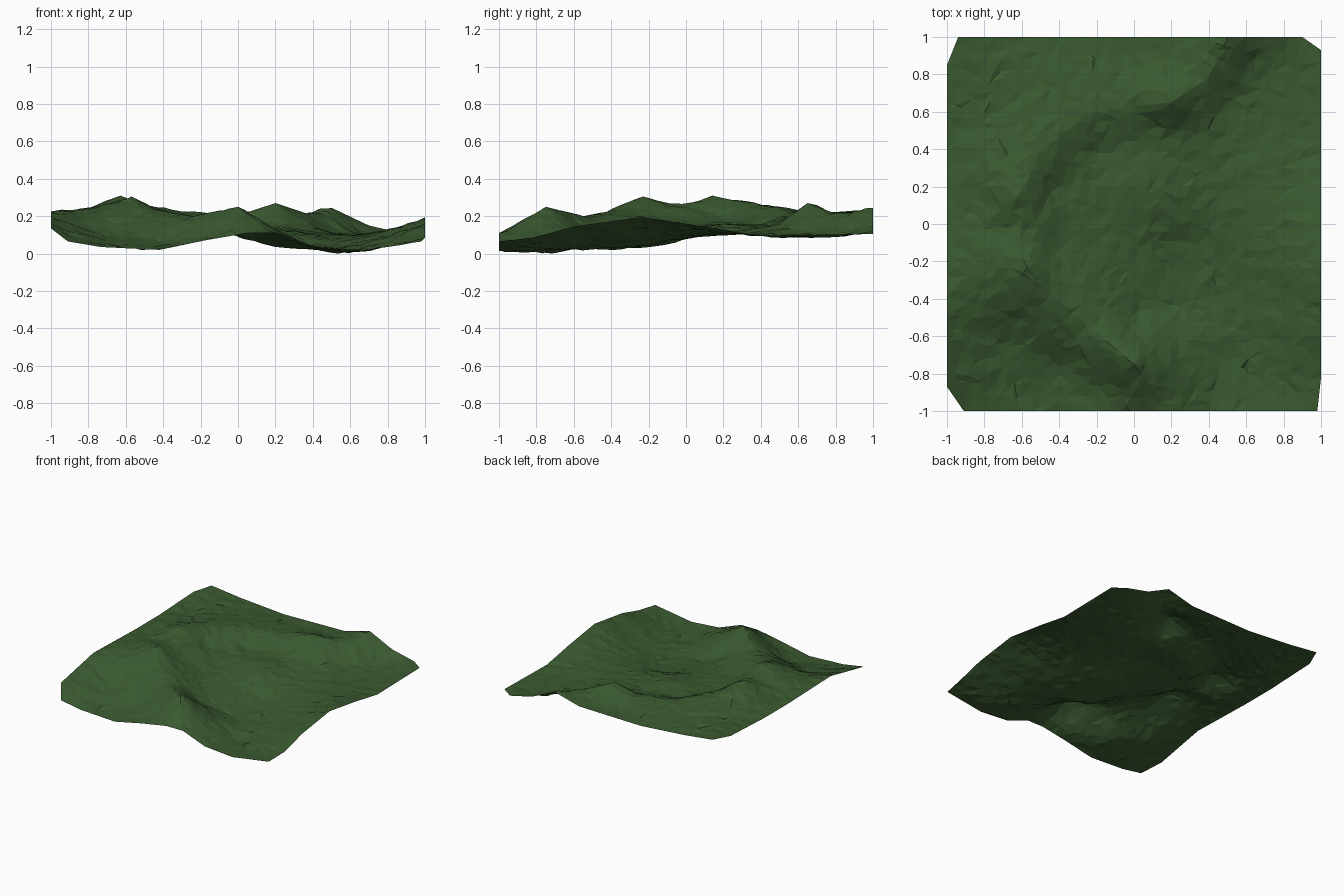
import bpy
import random
from math import hypot
from mathutils import Vector, geometry

random.seed(4)
cube = bpy.data.objects.get("Cube")
if cube:
    bpy.data.objects.remove(cube, do_unlink=True)

# Rim of the land sheet, anticlockwise, with clipped corners
rim = [(-.91, -1, .07), (-.73, -1, .04), (-.42, -1, .025), (-.18, -1, .075), (.05, -1, .115),
       (.2, -1, .115), (.4, -1, .04), (.65, -1, .02), (.98, -1, .07), (1, -.82, .09),
       (1, -.6, .15), (1, -.24, .2), (1, .1, .15), (1, .38, .1), (1, .93, .11),
       (.9, 1, .11), (.7, 1, .155), (.5, 1, .25), (.27, 1, .19), (-.29, 1, .18),
       (-.68, 1, .21), (-.94, 1, .24), (-1, .85, .23), (-1, .4, .21), (-1, .1, .21),
       (-1, -.45, .225), (-1, -.87, .14)]
# Crest lines
back_ridge = [(-.68, 0, .26), (-.63, .14, .315), (-.52, .34, .27), (-.3, .55, .23), (0, .63, .21),
              (.2, .65, .275), (.38, .77, .215), (.47, .9, .23), (.5, .98, .25)]
front_ridge = [(-.68, -.02, .25), (-.57, -.23, .31), (-.45, -.37, .24), (-.25, -.54, .205),
               (0, -.75, .255), (.15, -.95, .13)]
middle_ridge = [(0, .2, .165), (.12, .11, .15), (.25, 0, .1)]
# Hollow between the crests
basin = [(-.42, .2, .19), (-.2, .4, .155), (.1, .5, .15), (.3, .5, .15), (.5, .65, .12),
         (.65, .85, .115), (-.1, .05, .14), (.3, -.1, .05), (.2, -.45, .045), (.5, -.75, .005),
         (.5, -.4, .03), (.6, 0, .1), (.75, .35, .105), (.75, -.3, .1), (.75, -.78, .035),
         (-.22, -.2, .155), (0, -.5, .1), (-.42, -.15, .2)]
# Slopes outside the crests
slopes = [(-.8, .5, .22), (-.5, .75, .215), (0, .85, .18), (.25, .85, .19), (-.8, -.3, .235),
          (-.7, -.6, .11), (-.4, -.75, .065), (-.15, -.86, .1), (-.83, .1, .22)]


def resample(path, step, closed=False):
    """Points at an even spacing along a path."""
    pts = [Vector(p) for p in path]
    out = []
    for a, b in zip(pts, pts[1:] + pts[:1] if closed else pts[1:]):
        n = max(1, round((b - a).length / step))
        out += [a.lerp(b, i / n) for i in range(n)]
    return out if closed else out + [pts[-1]]


def solve(rows):
    """Gaussian elimination of an augmented matrix."""
    n = len(rows)
    for i in range(n):
        p = max(range(i, n), key=lambda r: abs(rows[r][i]))
        rows[i], rows[p] = rows[p], rows[i]
        for r in range(i + 1, n):
            f = rows[r][i] / rows[i][i]
            if f:
                rows[r] = [v - f * w for v, w in zip(rows[r], rows[i])]
    x = [0] * n
    for i in reversed(range(n)):
        x[i] = (rows[i][n] - sum(rows[i][j] * x[j] for j in range(i + 1, n))) / rows[i][i]
    return x


# Smooth height field through every control point
crests = [resample(r, .07) for r in (back_ridge, front_ridge, middle_ridge)]
control = [Vector(p) for p in rim + basin + slopes] + [p for c in crests for p in c]
weights = solve([[hypot(p.x - q.x, p.y - q.y) for q in control] + [p.z] for p in control])


def height(x, y):
    return sum(w * hypot(x - q.x, y - q.y) for w, q in zip(weights, control))


# Scattered points: rim, crests, then a jittered grid kept clear of both
border = resample(rim, .06, closed=True)
points = [p.copy() for p in border]
for crest in crests:
    points += [p.copy() for p in crest if max(abs(p.x), abs(p.y)) < .97]
fixed = list(points)
cells = 38
for i in range(cells):
    for j in range(cells):
        x, y = ((k + .5 + random.uniform(-.4, .4)) * 2 / cells - 1 for k in (i, j))
        inside = abs(x) + abs(y) < 1.84 and max(abs(x), abs(y)) < .98
        if inside and all(hypot(x - p.x, y - p.y) > .028 for p in fixed):
            z = height(x, y) + random.uniform(-.006, .006)
            points.append(Vector((x, y, max(z, .003))))

# Triangulate the scattered points inside the rim
flat = [p.to_2d() for p in points]
n = len(border)
edges = [(i, (i + 1) % n) for i in range(n)]
verts, _, faces, origin, _, _ = geometry.delaunay_2d_cdt(flat, edges, [list(range(n))], 1, 1e-5)
coords = [(v.x, v.y, points[o[0]].z if o else height(v.x, v.y)) for v, o in zip(verts, origin)]
lowest = min(c[2] for c in coords)
coords = [(x, y, z - lowest) for x, y, z in coords]

mesh = bpy.data.meshes.new("terrain")
mesh.from_pydata(coords, [], faces)
mesh.validate()
mesh.update()
terrain = bpy.data.objects.new("terrain", mesh)
bpy.context.scene.collection.objects.link(terrain)

# Grass colour
grass = bpy.data.materials.new("grass_green")
grass.use_nodes = True
color = (.043, .102, .03, 1)
grass.diffuse_color = color
grass.node_tree.nodes["Principled BSDF"].inputs["Base Color"].default_value = color
mesh.materials.append(grass)
